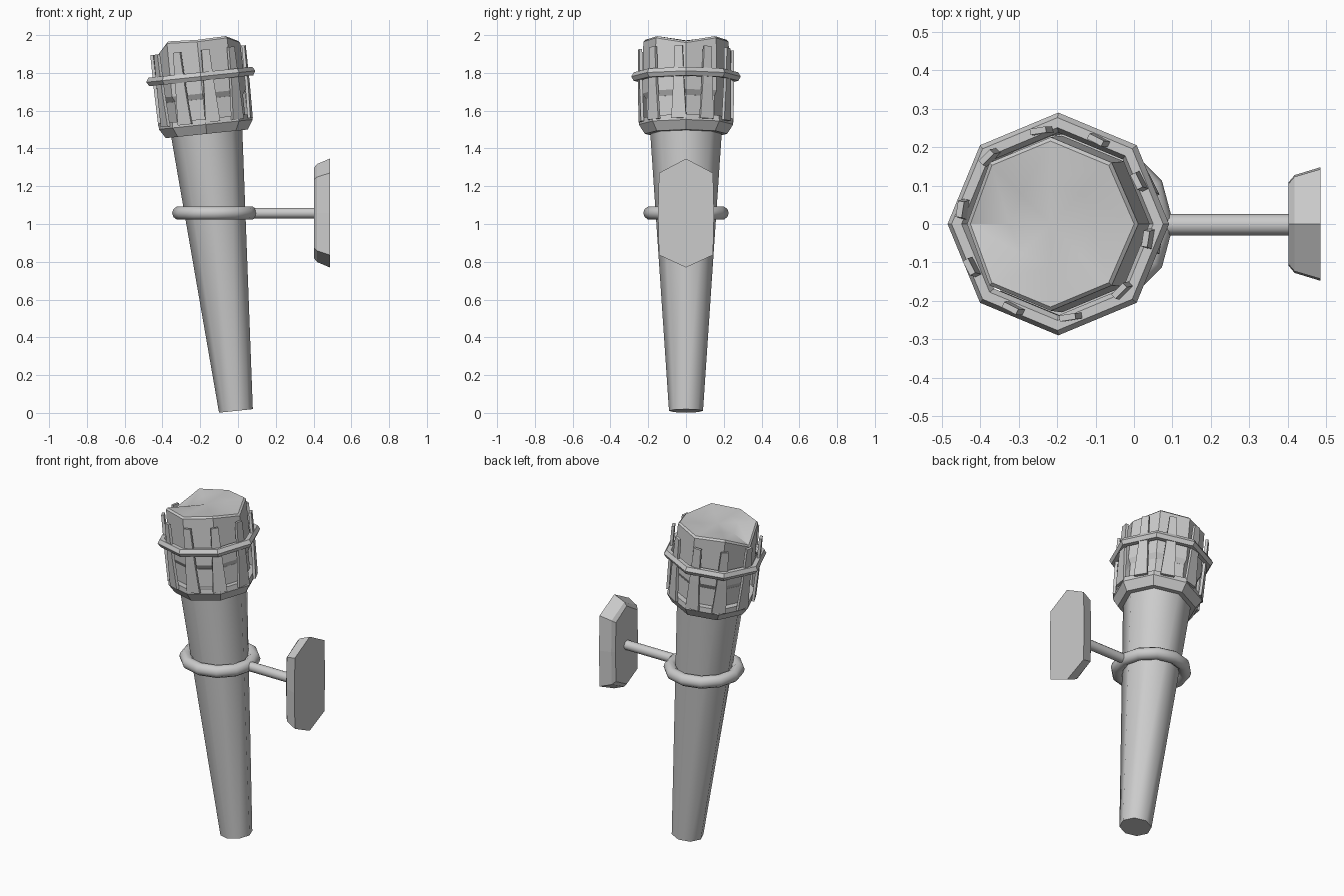
import bpy, bmesh
from math import cos, sin, pi, radians
from mathutils import Matrix, Vector

if "Cube" in bpy.data.objects:
    bpy.data.objects.remove(bpy.data.objects["Cube"])

# Torch leans 6 degrees away from the wall plate
TILT = Matrix.Translation((-0.011, 0, 0.0105)) @ Matrix.Rotation(radians(-6), 4, 'Y')


def finish(name, bm, matrix=None, smooth=None):
    bmesh.ops.recalc_face_normals(bm, faces=bm.faces)
    if matrix:
        bm.transform(matrix)
    mesh = bpy.data.meshes.new(name)
    bm.to_mesh(mesh)
    bm.free()
    ob = bpy.data.objects.new(name, mesh)
    bpy.context.collection.objects.link(ob)
    if smooth:
        bpy.ops.object.select_all(action='DESELECT')
        bpy.context.view_layer.objects.active = ob
        ob.select_set(True)
        bpy.ops.object.shade_smooth_by_angle(angle=radians(smooth))
    return ob


def bridge(bm, loops, closed=False):
    n = len(loops[0])
    pairs = list(zip(loops, loops[1:])) + ([(loops[-1], loops[0])] if closed else [])
    for a, b in pairs:
        for i in range(n):
            j = (i + 1) % n
            bm.faces.new((a[i], a[j], b[j], b[i]))


def lathe(name, profile, sides, matrix, smooth=None, closed=False):
    bm = bmesh.new()
    loops = [[bm.verts.new((r * cos(2 * pi * i / sides), r * sin(2 * pi * i / sides), z))
              for i in range(sides)] for r, z in profile]
    bridge(bm, loops, closed)
    if not closed:
        bm.faces.new(loops[0])
        bm.faces.new(loops[-1])
    return finish(name, bm, matrix, smooth)


def ring(name, major, minor, z, sides, minor_sides, matrix, smooth=None):
    profile = [(major + minor * cos(2 * pi * k / minor_sides),
                z + minor * sin(2 * pi * k / minor_sides)) for k in range(minor_sides)]
    lathe(name, profile, sides, matrix, smooth, closed=True)


# Tapered shaft
lathe("shaft", [(0.09, 0), (0.19, 1.49)], 8, TILT, 50)

# Tray at the foot of the head, and the core inside the cage
lathe("head_tray", [(0.18, 1.475), (0.218, 1.475), (0.25, 1.525), (0.247, 1.555), (0.21, 1.555)], 8, TILT)
lathe("head_core", [(0.212, 1.54), (0.212, 1.66), (0.19, 1.68)], 8, TILT)

# Fuel block with an uneven top
bm = bmesh.new()
rim = [1.947, 1.979, 1.975, 1.983, 1.914, 1.983, 1.975, 1.979]


def fuel_loop(r, heights):
    return [bm.verts.new((r * cos(pi * i / 4), r * sin(pi * i / 4), h)) for i, h in enumerate(heights)]


loops = [fuel_loop(0.205, [1.65] * 8), fuel_loop(0.23, [1.69] * 8),
         fuel_loop(0.226, [h - 0.01 for h in rim]), fuel_loop(0.216, rim),
         fuel_loop(0.11, [h * 0.4 + 1.97 * 0.6 for h in rim])]
bridge(bm, loops)
bm.faces.new(loops[0])
tip = bm.verts.new((0, 0, 1.97))
for i in range(8):
    bm.faces.new((loops[-1][i], loops[-1][(i + 1) % 8], tip))
finish("fuel_block", bm, TILT, 30)

# Ten tapered slats around the head
bm = bmesh.new()
for k in range(10):
    turn = Matrix.Rotation(radians(27 + 36 * k), 4, 'Z')
    sections = []
    for z, half, r in ((1.535, 0.04, 0.232), (1.72, 0.029, 0.237), (1.92, 0.021, 0.238)):
        sections.append([bm.verts.new(turn @ Vector((r + dx, dy, z)))
                         for dx, dy in ((0, -half), (0.016, -half), (0.016, half), (0, half))])
    bridge(bm, sections)
    bm.faces.new(sections[0])
    bm.faces.new(sections[-1])
finish("slats", bm, TILT)

# Faceted band around the slats, and the round holder ring on the shaft
ring("head_band", 0.264, 0.026, 1.78, 8, 6, TILT)
ring("holder_ring", 0.19, 0.036, 1.058, 12, 10, Matrix.Translation((-0.123, 0, 0)), 60)

# Arm reaching to the wall plate
lathe("arm", [(0.028, 0.07), (0.028, 0.42)], 12,
      Matrix.Translation((0, -0.002, 1.058)) @ Matrix.Rotation(radians(90), 4, 'Y'), 40)

# Bevelled wall plate
bm = bmesh.new()
outline = [(0, 0.288), (0.143, 0.212), (0.148, 0), (0.143, -0.222),
           (0, -0.288), (-0.143, -0.222), (-0.148, 0), (-0.143, 0.212)]
layers = [[bm.verts.new((x, y * sy, 1.058 + z * sz)) for y, z in outline]
          for x, sy, sz in ((0.402, 0.73, 0.83), (0.418, 0.86, 0.9), (0.486, 1, 1))]
bridge(bm, layers)
bm.faces.new(layers[0])
bm.faces.new(layers[-1])
finish("wall_plate", bm)
